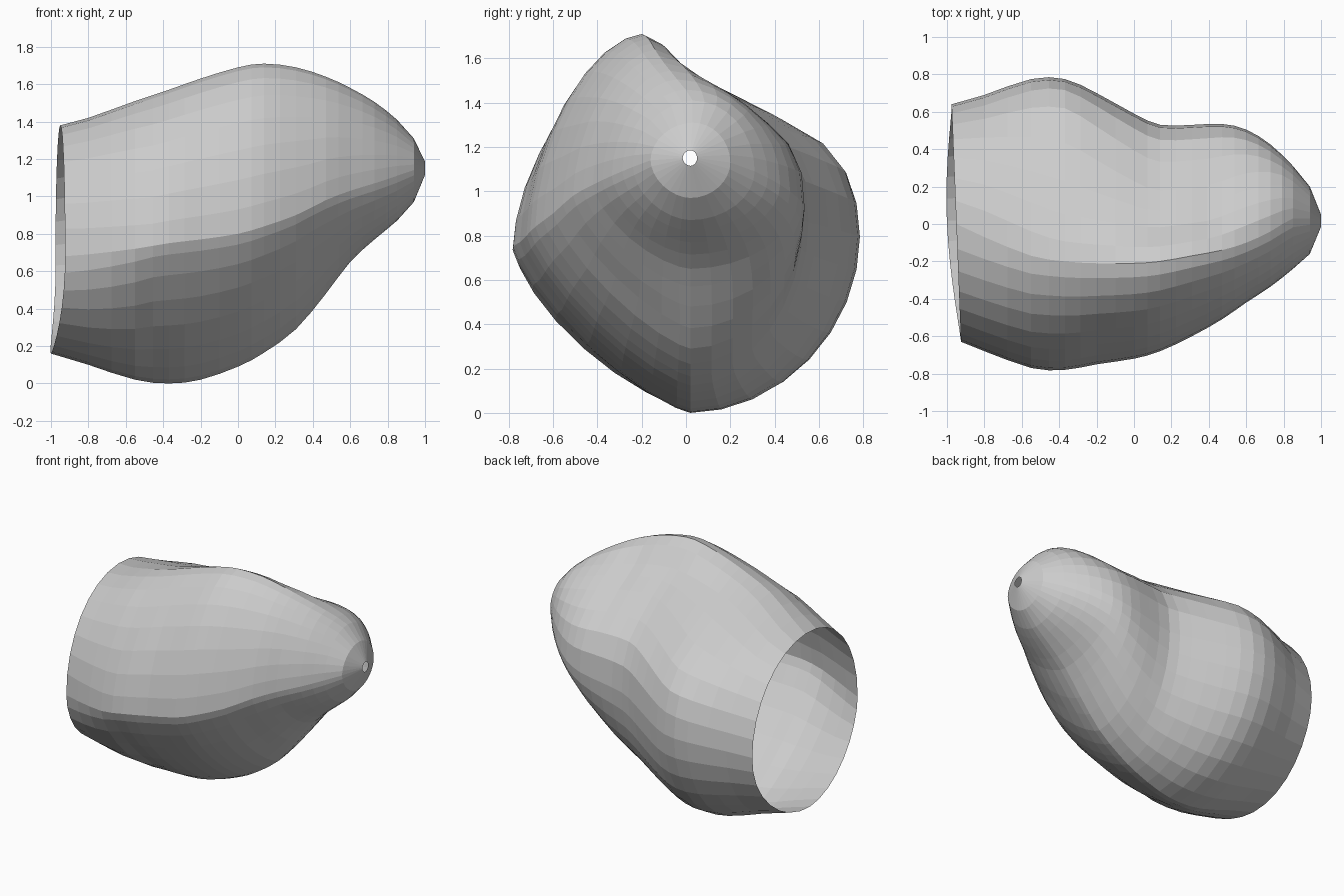
import bpy
from math import sin, cos, pi

if "Cube" in bpy.data.objects:
    bpy.data.objects.remove(bpy.data.objects["Cube"])

# Stations along x: x, left y, left z, right y, right z, top y, top z, bottom z
STATIONS = [
    (-0.95, -0.63, 0.68, 0.64, 0.74, 0.00, 1.38, 0.16),
    (-0.80, -0.68, 0.69, 0.69, 0.76, -0.07, 1.42, 0.10),
    (-0.55, -0.77, 0.72, 0.775, 0.79, -0.17, 1.51, 0.02),
    (-0.37, -0.78, 0.75, 0.775, 0.80, -0.20, 1.57, 0.00),
    (-0.20, -0.75, 0.77, 0.70, 0.82, -0.21, 1.63, 0.02),
    (0.00, -0.72, 0.80, 0.59, 0.85, -0.21, 1.69, 0.09),
    (0.14, -0.68, 0.84, 0.53, 0.87, -0.20, 1.71, 0.165),
    (0.31, -0.60, 0.90, 0.53, 0.90, -0.17, 1.69, 0.29),
    (0.47, -0.51, 0.98, 0.535, 0.93, -0.14, 1.64, 0.48),
    (0.60, -0.42, 1.03, 0.505, 0.97, -0.10, 1.58, 0.65),
    (0.73, -0.335, 1.07, 0.425, 1.03, -0.04, 1.505, 0.77),
    (0.85, -0.24, 1.11, 0.31, 1.09, 0.03, 1.41, 0.87),
    (0.94, -0.16, 1.14, 0.20, 1.13, 0.03, 1.31, 0.97),
    (1.00, -0.015, 1.15, 0.05, 1.15, 0.02, 1.185, 1.115),
]
BOTTOM_Y = 0.02
N = 8  # segments per quarter of a ring
# Upper right quarter from the side point to the ridge (across, up)
HUMP = [(1, 0), (.985, .20), (.94, .38), (.84, .54), (.65, .68),
        (.44, .81), (.26, .90), (.11, .97)]          # over the wide body
DENT = [(1, 0), (.98, .22), (.89, .40), (.73, .53), (.52, .67),
        (.37, .75), (.25, .82), (.11, .95)]          # over the narrow part


def arc(i, p):
    """Superellipse point, from (1, 0) towards (0, 1)."""
    a = pi / 2 * i / N
    return cos(a) ** (2 / p), sin(a) ** (2 / p)


def mix(a, b, t):
    return a + (b - a) * t


def ramp(x, a, b):
    return min(1, max(0, (x - a) / (b - a)))


def ring(x, yl, zl, yr, zr, yt, zt, zb):
    tip = ramp(x, 0.4, 0.9)                      # rounder towards the tip
    body = ramp(x, -0.95, -0.45)                 # rounder towards the rim
    narrow = ramp(x, -0.35, 0.1)
    shaped = ramp(x, -0.85, -0.4) * (1 - ramp(x, 0.42, 0.78))
    pts = []
    for i in range(N):                           # right to top
        c = arc(i, 2)
        pair = [mix(c[k], mix(HUMP[i][k], DENT[i][k], narrow), shaped)
                for k in (0, 1)]
        pts.append((yt + pair[0] * (yr - yt), zr + pair[1] * (zt - zr)))
    for i in range(N):                           # top to left
        v, u = arc(i, mix(mix(2.1, 1.7, body), 1.9, tip))
        pts.append((yt + u * (yl - yt), zl + v * (zt - zl)))
    for i in range(N):                           # left to bottom
        u, v = arc(i, mix(mix(1.85, 1.3, body), 1.8, tip))
        pts.append((BOTTOM_Y + u * (yl - BOTTOM_Y), zl + v * (zb - zl)))
    for i in range(N):                           # bottom to right
        v, u = arc(i, 1.95)
        pts.append((BOTTOM_Y + u * (yr - BOTTOM_Y), zr + v * (zb - zr)))
    slant = 1 - ramp(x, -0.95, -0.8)             # slanted open rim
    return [(x + slant * (-0.025 * y / 0.63
                          - 0.05 * max(0, (0.65 - z) / 0.49) ** 2), y, z)
            for y, z in pts]


# Insert a smooth station halfway between each pair
stations = []
for k in range(len(STATIONS) - 1):
    p0, p1, p2 = STATIONS[max(k - 1, 0)], STATIONS[k], STATIONS[k + 1]
    p3 = STATIONS[min(k + 2, len(STATIONS) - 1)]
    stations.append(p1)
    if 0 < k < len(STATIONS) - 3:
        stations.append(tuple((9 * (b + c) - a - d) / 16
                              for a, b, c, d in zip(p0, p1, p2, p3)))
stations.append(STATIONS[-1])

# Lofted hollow shell, open at the wide end, small hole at the tip
verts = [v for s in stations for v in ring(*s)]
low = min(v[2] for v in verts)
verts = [(x, y, z - low) for x, y, z in verts]
M = 4 * N
faces = []
for r in range(len(stations) - 1):
    for i in range(M):
        j = (i + 1) % M
        a, b = r * M, (r + 1) * M
        faces.append((a + i, b + i, b + j, a + j))

mesh = bpy.data.meshes.new("hollow_shell")
mesh.from_pydata(verts, [], faces)
mesh.update()
shell = bpy.data.objects.new("hollow_shell", mesh)
bpy.context.collection.objects.link(shell)
